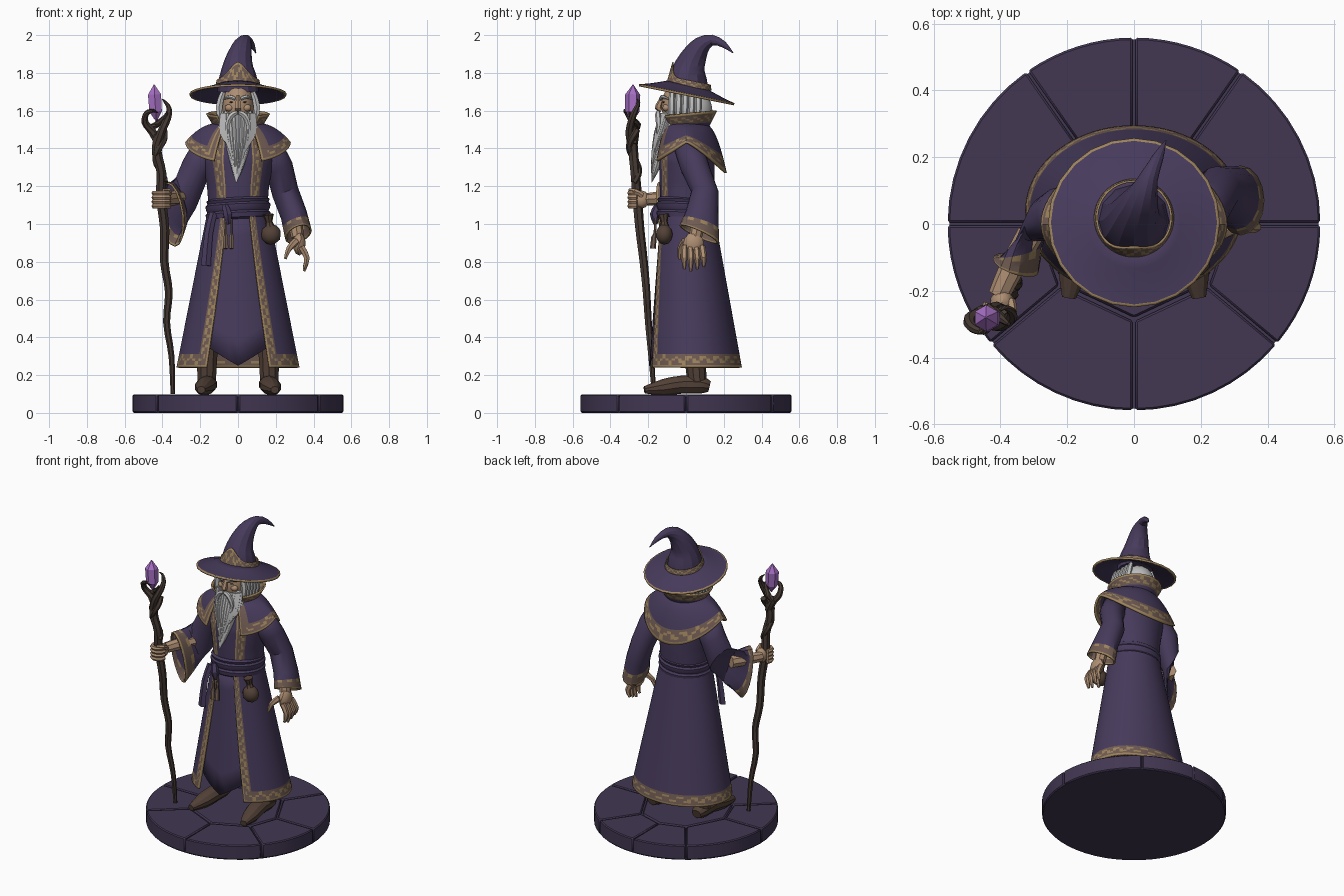
import bpy, bmesh, random
from math import sin, cos, pi, radians
from mathutils import Vector

random.seed(4)
if "Cube" in bpy.data.objects:
    bpy.data.objects.remove(bpy.data.objects["Cube"], do_unlink=True)

COLOURS = {
    "robe purple": (.062, .043, .105), "stone purple": (.054, .038, .085),
    "trim gold": (.34, .23, .11), "trim brown": (.16, .105, .085),
    "skin": (.42, .27, .17), "white hair": (.52, .52, .52),
    "staff wood": (.058, .04, .032), "leather": (.085, .053, .038),
    "crystal": (.38, .16, .55),
}
MATERIALS = {}
for colour_name, rgb in COLOURS.items():
    mat = bpy.data.materials.new(colour_name)
    mat.use_nodes = True
    mat.diffuse_color = (*rgb, 1)
    mat.node_tree.nodes["Principled BSDF"].inputs["Base Color"].default_value = (*rgb, 1)
    MATERIALS[colour_name] = mat


# ---------- helpers ----------
def finish(name, bm, colours, thick=0, bevel=0):
    bmesh.ops.recalc_face_normals(bm, faces=bm.faces[:])
    mesh = bpy.data.meshes.new(name)
    bm.to_mesh(mesh)
    bm.free()
    for colour in colours:
        mesh.materials.append(MATERIALS[colour])
    obj = bpy.data.objects.new(name, mesh)
    bpy.context.collection.objects.link(obj)
    if thick:
        mod = obj.modifiers.new("Thickness", 'SOLIDIFY')
        mod.thickness, mod.offset = thick, 0
    if bevel:
        mod = obj.modifiers.new("Bevel", 'BEVEL')
        mod.width, mod.segments = bevel, 1
    return obj


def sheet(name, surface, us, vs, rule, thick=.008, closed=False):
    """Grid surface; rule(u, v) picks the colour of each face."""
    bm = bmesh.new()
    grid = [[bm.verts.new(surface(u, v)) for v in vs] for u in (us[:-1] if closed else us)]
    colours = []
    for i in range(len(us) - 1):
        left, right = grid[i], grid[(i + 1) % len(grid)]
        for j in range(len(vs) - 1):
            face = bm.faces.new((left[j], right[j], right[j + 1], left[j + 1]))
            colour = rule((us[i] + us[i + 1]) / 2, (vs[j] + vs[j + 1]) / 2)
            if colour not in colours:
                colours.append(colour)
            face.material_index = colours.index(colour)
    return finish(name, bm, colours, thick)


def loft(name, rings, colour, sides=8, rule=None, thick=0):
    """Skin through rings given as (centre, axis, axis)."""
    bm = bmesh.new()
    loops = [[bm.verts.new(c + a * cos(2 * pi * k / sides) + b * sin(2 * pi * k / sides))
              for k in range(sides)] for c, a, b in rings]
    colours = [colour, "trim brown", "trim gold"] if rule else [colour]
    for i, (low, high) in enumerate(zip(loops, loops[1:])):
        for k in range(sides):
            n = (k + 1) % sides
            face = bm.faces.new((low[k], low[n], high[n], high[k]))
            face.material_index = rule(i, k) if rule else 0
    if not thick:
        bm.faces.new(loops[0])
        bm.faces.new(loops[-1])
    return finish(name, bm, colours, thick)


def spline(path, steps):
    pts = [Vector(p) for p in path]
    pts = [2 * pts[0] - pts[1]] + pts + [2 * pts[-1] - pts[-2]]
    out = []
    for a, b, c, d in zip(pts, pts[1:], pts[2:], pts[3:]):
        for k in range(steps):
            t = k / steps
            out.append((2 * b + (c - a) * t + (2 * a - 5 * b + 4 * c - d) * t * t
                        + (3 * b - a - 3 * c + d) * t ** 3) / 2)
    return out + [pts[-2]]


def tube(name, path, colour, sides=6, steps=2, squash=(1, 1), ref=(1, 0, 0)):
    """Tapered tube along (x, y, z, radius) points."""
    pts = spline(path, steps)
    rings = []
    for i, p in enumerate(pts):
        along = (pts[min(i + 1, len(pts) - 1)] - pts[max(i - 1, 0)]).xyz
        a = along.cross(Vector(ref)).normalized()
        b = along.cross(a).normalized()
        r = max(p.w, .002)
        rings.append((p.xyz, a * r * squash[0], b * r * squash[1]))
    return loft(name, rings, colour, sides)


def blob(name, centre, radii, colour, detail=2):
    bm = bmesh.new()
    bmesh.ops.create_icosphere(bm, subdivisions=detail, radius=1)
    for v in bm.verts:
        v.co = Vector(centre) + Vector([v.co[i] * radii[i] for i in range(3)])
    return finish(name, bm, [colour])


def span(a, b, n):
    return [a + (b - a) * k / n for k in range(n + 1)]


def lerp(a, b, t):
    return a + (b - a) * t


def ring_point(angle, rx, ry, cy, z):
    """Point on an oval; angle zero is the front."""
    return Vector((rx * sin(angle), cy - ry * cos(angle), z))


def trim(d, s, width):
    """Embroidered border: gold edge, brown band with a gold vine."""
    q = d / width
    if q > 1:
        return "robe purple"
    return "trim gold" if q < .17 or abs(q - .58 - .22 * sin(s)) < .12 else "trim brown"


def edged(width, n):
    """Breaks on the unit range, fine near both ends."""
    edge = span(0, width, 6)
    return edge + span(width, 1 - width, n)[1:-1] + [1 - e for e in reversed(edge)]


# ---------- stone base ----------
bm = bmesh.new()
bmesh.ops.create_cone(bm, cap_ends=True, segments=48, radius1=.552, radius2=.552, depth=.085)
bmesh.ops.translate(bm, vec=(0, 0, .0425), verts=bm.verts[:])
finish("base_core", bm, ["stone purple"])


def slab(name, outline):
    bm = bmesh.new()
    face = bm.faces.new([bm.verts.new((x, y, .002)) for x, y in outline])
    top = bmesh.ops.extrude_face_region(bm, geom=[face])["geom"]
    bmesh.ops.translate(bm, vec=(0, 0, .096), verts=[g for g in top if isinstance(g, bmesh.types.BMVert)])
    finish(name, bm, ["stone purple"], bevel=.006)


seams = [radians(d) for d in (0, 55, 90, 125, 180, 220, 270, 320, 360)]
for n, (a, b) in enumerate(zip(seams, seams[1:])):
    arc = [(t, .558) for t in span(a + .007, b - .007, 8)]
    slab(f"base_slab_{n + 1}", [(r * cos(t), r * sin(t)) for t, r in arc + [(b - .014, .29), (a + .014, .29)]])
slab("base_slab_middle", [(.28 * cos(t), .28 * sin(t)) for t in seams[:-1]])

# ---------- robe ----------
def skirt_point(u, t):
    start = radians(lerp(22, 31, t))
    return ring_point(lerp(start, 2 * pi - start, u), lerp(.155, .32, t), lerp(.14, .25, t),
                      lerp(0, .04, t), lerp(1.07, .24, t))


def skirt_rule(u, t):
    d = min(u, 1 - u)
    if d < .036:
        return trim(min(d, (1 - t) / 2), t * 100, .036)
    return trim(1 - t, u * 110, .085)


sheet("skirt", skirt_point, edged(.036, 64),
      span(0, .915, 44) + span(.915, 1, 6)[1:], skirt_rule, .012)


def inner_point(a, t):
    hem = .25 + .1 * min(1, abs(a) / .6)
    z = lerp(1.07, hem, t)
    k = (1.07 - z) / .83
    return ring_point(a, lerp(.145, .3, k), lerp(.13, .232, k), .04 * k, z)


sheet("inner_robe", inner_point, span(-pi, pi, 40), span(0, 1, 6), lambda u, v: "robe purple", .006, True)

TORSO = [Vector(p) for p in ((.15, .135, 1.04), (.162, .142, 1.2), (.188, .145, 1.34),
                             (.17, .125, 1.45), (.08, .08, 1.53))]


def torso_point(a, v):
    i = min(int(v), 3)
    rx, ry, z = TORSO[i].lerp(TORSO[i + 1], v - i)
    return ring_point(a, rx, ry, .005, z)


def torso_rule(a, v):
    d = abs(a) - radians(25)
    return trim(d, v * 16, .33) if d > 0 else "robe purple"


sheet("torso", torso_point, span(-pi, pi, 120), span(0, 4, 28), torso_rule, .004, True)

# sash with folds
fold = [(1.02, 0), (1.03, .014), (1.055, .018), (1.065, .008), (1.08, .016), (1.1, .018),
        (1.11, .008), (1.125, .014), (1.135, 0)]
loft("sash", [(Vector((0, 0, z)), Vector((.154 + e, 0, .008)), Vector((0, .139 + e, -.008)))
              for z, e in fold], "robe purple", 24)
tube("sash_tail", [(-.13, -.11, 1.06, .02), (-.155, -.13, .95, .022), (-.17, -.14, .78, .026)],
     "robe purple", 4, 2, (.5, 1))
tube("sash_knot", [(-.07, -.15, 1.1, .016), (-.055, -.165, 1.05, .026), (-.05, -.16, 1, .012)], "robe purple")
for x in (-.065, -.035):
    tube("tassel", [(x, -.16, 1.03, .006), (x, -.165, .95, .007), (x, -.17, .93, .014), (x, -.175, .87, .016)],
         "trim brown", 6, 1)

# belt pouch
blob("pouch", (.175, -.115, .945), (.054, .045, .055), "leather")
tube("pouch_neck", [(.17, -.115, .98, .03), (.165, -.115, 1.01, .018), (.16, -.12, 1.05, .03)], "leather", 8)

# shoulder cape
def cape_point(u, t):
    a = lerp(radians(27), 2 * pi - radians(27), u)
    back = max(0, -cos(a))
    front = max(0, cos(a))
    hem = 1.43 - .16 * back ** 1.4 - .11 * front
    k = t ** .75
    return ring_point(a, lerp(.095, .275, k), lerp(.09, .17 if front else .17 + .04 * back, k), 0,
                      1.53 - (1.53 - hem) * t ** 1.6)


def cape_rule(u, t):
    return trim(min(1 - t, min(u, 1 - u) * 5), u * 90, .24)


sheet("shoulder_cape", cape_point, edged(.048, 46), span(0, .76, 6) + span(.76, 1, 6)[1:], cape_rule, .012)

# standing collar
def collar_point(u, t):
    a = lerp(radians(42), 2 * pi - radians(42), u)
    return ring_point(a, lerp(.1, .165, t), lerp(.095, .155, t), .005, lerp(1.48, 1.585 + .015 * -cos(a), t))


sheet("collar", collar_point, edged(.04, 30), span(0, 1, 12),
      lambda u, t: trim(min(1 - t, min(u, 1 - u) * 12), u * 70, .5), .01)

# ---------- sleeves ----------
def sleeve(name, rings):
    """Extra rings near the opening carry the border."""
    rings = [tuple(Vector(v) for v in ring) for ring in rings]
    last, before = rings[-1], rings[-2]
    for t in (.45, .62, .8, .92):
        rings.insert(-1, tuple(p.lerp(q, t) for p, q in zip(before, last)))
    top = len(rings) - 2
    loft(name, rings, "robe purple", 16, lambda i, k: 2 if i == top or i == top - 3 and k % 2
         else 1 if i > top - 4 else 0, .01)


sleeve("right_sleeve", [
    ((-.15, .01, 1.42), (0, .075, 0), (-.06, 0, .045)),
    ((-.225, .03, 1.29), (0, .075, 0), (-.062, 0, .045)),
    ((-.275, .02, 1.165), (.02, .066, 0), (-.045, 0, .085)),
    ((-.325, -.05, 1.1), (.05, .045, 0), (-.03, -.01, .12)),
    ((-.355, -.125, 1.05), (.062, -.026, 0), (-.02, -.02, .168))])
sleeve("left_sleeve", [
    ((.15, .01, 1.42), (0, .075, 0), (.06, 0, .045)),
    ((.22, .05, 1.29), (0, .074, 0), (.062, 0, .035)),
    ((.25, .1, 1.17), (0, .068, 0), (.062, 0, .025)),
    ((.295, .085, 1.05), (0, .082, -.015), (.062, 0, .022)),
    ((.32, .07, .945), (0, .1, -.045), (.066, 0, .02))])

# ---------- hands ----------
tube("right_forearm", [(-.31, -.03, 1.14, .04), (-.37, -.14, 1.135, .037), (-.405, -.215, 1.13, .032)], "skin", 8)
blob("right_palm", (-.395, -.235, 1.13), (.036, .042, .048), "skin")
for n, z in enumerate((1.095, 1.118, 1.141, 1.164)):
    tube(f"right_finger_{n + 1}", [(-.405 + .04 * sin(t), -.26 - .04 * cos(t), z, .0135)
                                  for t in span(-2.2, 1.6, 6)], "skin", 6, 1, ref=(0, 0, 1))
tube("right_thumb", [(-.37, -.23, 1.15, .016), (-.365, -.27, 1.175, .014), (-.395, -.3, 1.18, .008)],
     "skin", ref=(0, 0, 1))
tube("left_forearm", [(.3, .07, 1.03, .04), (.315, .05, .93, .034)], "skin", 8, 1)
blob("left_palm", (.325, .04, .895), (.034, .056, .062), "skin")
for n, y in enumerate((-.008, .023, .054, .085)):
    end = .75 + .012 * abs(n - 1)
    tube(f"left_finger_{n + 1}", [(.335, y, .88, .018), (.365, y * 1.1, .82, .017), (.35, y * 1.1, end, .008)], "skin")
tube("left_thumb", [(.31, -.005, .91, .02), (.27, -.03, .87, .016), (.25, -.035, .815, .008)], "skin")

# ---------- boots ----------
for side, s in (("left", 1), ("right", -1)):
    x = .165 * s
    tube(f"{side}_boot_leg", [(x, .04, .45, .07), (x, .05, .27, .056), (x, .06, .15, .05)], "leather", 10)
    tube(f"{side}_boot_foot", [(x, .125, .14, .03), (x, .08, .148, .048), (x, -.02, .15, .05),
                               (x + .015 * s, -.12, .135, .046), (x + .03 * s, -.22, .122, .02)],
         "leather", 10, 2, (.95, 1.1))

# ---------- head ----------
blob("head", (0, -.035, 1.625), (.084, .095, .125), "skin", 3)
blob("hair", (0, .04, 1.6), (.1, .1, .115), "white hair", 3)
tube("nose", [(0, -.122, 1.68, .01), (0, -.138, 1.64, .015), (0, -.146, 1.615, .019), (0, -.13, 1.6, .01)], "skin")
for side, s in (("left", 1), ("right", -1)):
    tube(f"{side}_eyebrow", [(.014 * s, -.134, 1.662, .009), (.045 * s, -.124, 1.674, .011),
                             (.076 * s, -.09, 1.66, .003)], "white hair", ref=(0, 0, 1))
    blob(f"{side}_eye", (.035 * s, -.118, 1.645), (.014, .008, .004), "staff wood", 1)
    blob(f"{side}_cheek", (.045 * s, -.105, 1.615), (.026, .02, .02), "skin")
    tube(f"{side}_moustache", [(.004 * s, -.148, 1.59, .012), (.035 * s, -.148, 1.575, .016),
                               (.058 * s, -.145, 1.52, .013), (.05 * s, -.155, 1.45, .003)], "white hair")
    for n in range(5):
        y = -.075 + .035 * n
        tube(f"{side}_hair_lock", [(.078 * s, y, 1.7, .014), (.1 * s, y, 1.62, .02), (.092 * s, y - .01, 1.5, .006)],
             "white hair")
tube("beard", [(0, -.06, 1.585, .084), (0, -.098, 1.5, .078), (0, -.128, 1.4, .06), (-.004, -.158, 1.3, .032),
               (-.01, -.182, 1.22, .003)], "white hair", 12, 3, (.66, 1))
for n in range(15):
    a = lerp(-1.35, 1.35, n / 14)
    low = 1.24 + .16 * abs(a) + random.uniform(-.02, .04)
    tube(f"beard_lock_{n + 1}", [(.09 * sin(a), -.055 - .068 * cos(a), 1.585, .014),
                                 (.086 * sin(a), -.09 - .062 * cos(a), 1.48, .018),
                                 (.058 * sin(a), -.118 - .052 * cos(a), lerp(1.46, low, .55), .014),
                                 (.03 * sin(a) - .006, -.165 - .02 * cos(a) + .07 * (low - 1.24), low, .002)],
         "white hair", 5)

# ---------- hat ----------
def brim_point(a, t):
    p = ring_point(a, lerp(.085, .256, t), lerp(.085, .252, t), .003, 0)
    p.z = 1.685 - .2 * p.y + .055 * (1 - t) ** 1.2
    return p


sheet("hat_brim", brim_point, span(0, 2 * pi, 24), [0, .3, .65, .95, 1],
      lambda a, t: "trim gold" if t > .95 else "robe purple", .012, True)
tube("hat_crown", [(0, .01, 1.7, .11), (0, .01, 1.78, .099), (0, .022, 1.84, .08), (.01, .05, 1.9, .064),
                   (.025, .085, 1.948, .048), (.045, .14, 1.974, .028), (.072, .2, 1.95, .017),
                   (.095, .25, 1.905, .002)], "robe purple", 12)


def band_point(a, t):
    z = 1.728 + .022 * cos(a) + t * (.032 + .075 * max(0, cos(a)) ** 6)
    r = .123 - .21 * (z - 1.7)
    return ring_point(a, r, r, .01 + .07 * (z - 1.7), z)


sheet("hat_band", band_point, span(-pi, pi, 60), span(0, 1, 8),
      lambda a, t: "trim gold" if t > .87 or t < .12 or abs(t - .5 - .25 * sin(a * 13)) < .13
      else "trim brown", .006, True)

# ---------- staff ----------
tube("staff", [(-.345, -.17, .1, .012), (-.352, -.185, .3, .016), (-.378, -.2, .48, .019), (-.366, -.21, .64, .021),
               (-.39, -.225, .8, .023), (-.388, -.245, .97, .025), (-.408, -.26, 1.15, .027),
               (-.405, -.27, 1.27, .026), (-.43, -.28, 1.38, .027), (-.42, -.285, 1.47, .026)], "staff wood", 7, 3)
tube("staff_vine", [(-.412 + .026 * cos(t * 5), -.275 + .026 * sin(t * 5), 1.22 + .2 * t, .017)
                    for t in span(0, 1.4, 14)], "staff wood", 6, 1)
tube("staff_prong_outer", [(-.415, -.28, 1.42, .024), (-.455, -.27, 1.49, .022), (-.492, -.285, 1.54, .019),
                           (-.485, -.31, 1.585, .015), (-.45, -.322, 1.6, .01), (-.425, -.31, 1.59, .004)],
     "staff wood", 7, 3)
tube("staff_prong_inner", [(-.43, -.29, 1.42, .024), (-.405, -.3, 1.49, .022), (-.372, -.285, 1.56, .019),
                           (-.365, -.265, 1.61, .014), (-.385, -.25, 1.645, .008), (-.4, -.26, 1.66, .003)],
     "staff wood", 7, 3)
tube("staff_prong_cross", [(-.47, -.27, 1.5, .018), (-.435, -.255, 1.525, .018), (-.4, -.28, 1.55, .016),
                           (-.375, -.3, 1.59, .006)], "staff wood", 7, 2)
tube("crystal", [(-.432, -.285, 1.545, .004), (-.436, -.284, 1.595, .038), (-.442, -.282, 1.685, .04),
                 (-.444, -.28, 1.738, .002)], "crystal", 6, 1)

# ---------- shading ----------
bpy.ops.object.select_all(action='DESELECT')
for obj in bpy.context.collection.objects:
    if obj.type == 'MESH' and obj.name != "crystal":
        obj.select_set(True)
        bpy.context.view_layer.objects.active = obj
bpy.ops.object.shade_smooth_by_angle(angle=radians(28))
